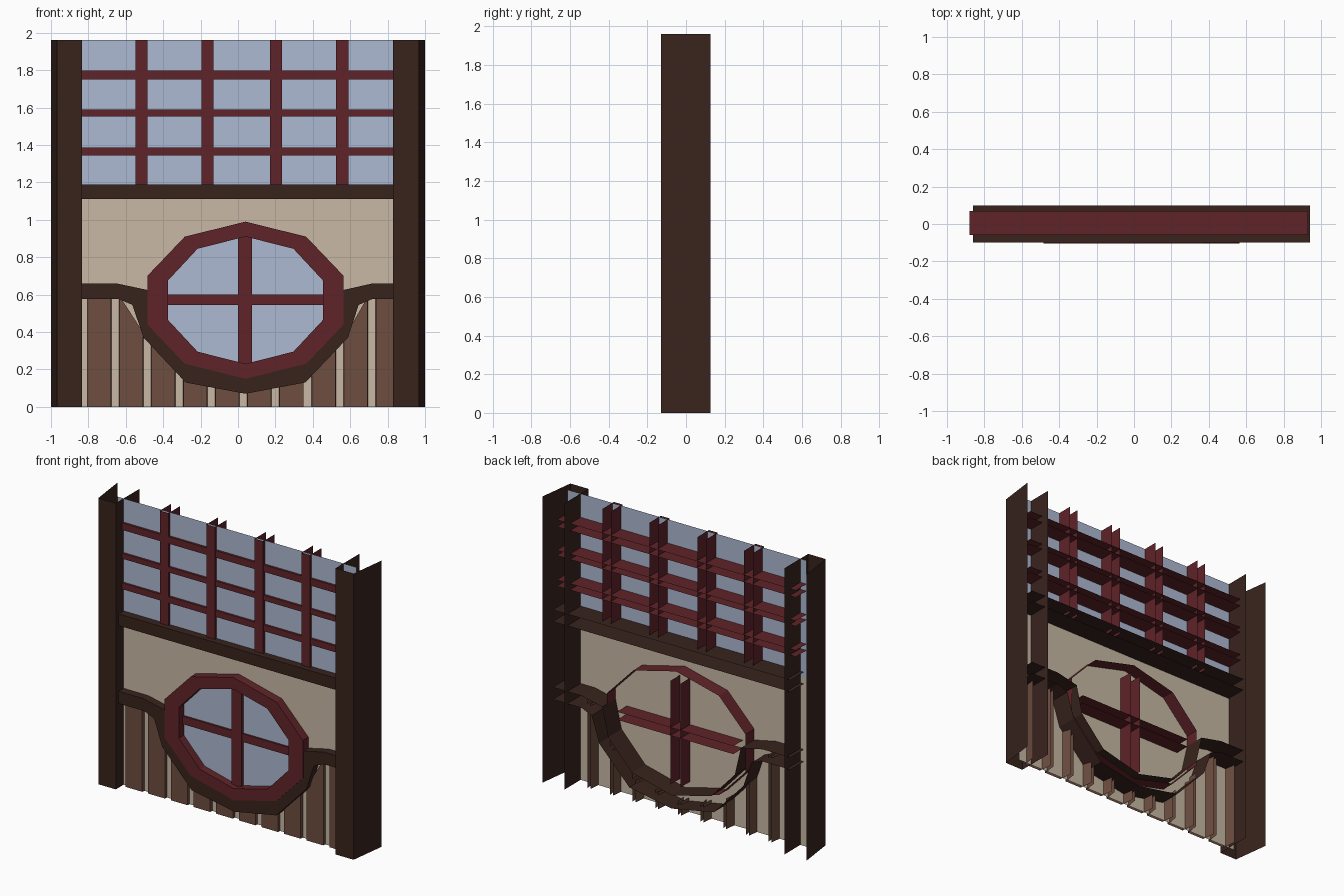
import bpy
from math import cos, sin, radians

if "Cube" in bpy.data.objects:
    bpy.data.objects.remove(bpy.data.objects["Cube"])


def material(name, rgb):
    m = bpy.data.materials.new(name)
    m.diffuse_color = (*rgb, 1)
    m.use_nodes = True
    m.node_tree.nodes["Principled BSDF"].inputs["Base Color"].default_value = m.diffuse_color
    return m


DARK = material("dark_wood", (0.040, 0.017, 0.012))
RED = material("red_wood", (0.115, 0.017, 0.022))
PLANK = material("plank_wood", (0.155, 0.075, 0.051))
PLASTER = material("plaster", (0.58, 0.485, 0.376))
GLASS = material("glass", (0.42, 0.49, 0.65))


def make(name, verts, faces, mat):
    me = bpy.data.meshes.new(name)
    me.from_pydata(verts, [], faces)
    me.materials.append(mat)
    ob = bpy.data.objects.new(name, me)
    bpy.context.collection.objects.link(ob)
    return ob


def shell(name, a, b, front, back, mat, closed=False, shift=(0, 0)):
    """Open-backed moulding: front band between edges a (left of travel) and b,
    plus a side sheet running back from each edge."""
    n = len(a)
    ba, bb = back if isinstance(back, tuple) else (back, back)
    rows = [[(x + shift[0], ba, z) for x, z in a], [(x, front, z) for x, z in a],
            [(x, front, z) for x, z in b], [(x + shift[1], bb, z) for x, z in b]]
    faces = []
    for r in range(3):
        for i in range(n if closed else n - 1):
            j = (i + 1) % n
            faces.append(((r + 1) * n + i, (r + 1) * n + j, r * n + j, r * n + i))
    return make(name, sum(rows, []), faces, mat)


def upright(name, x0, x1, z0, z1, front, back, mat, shift=(0, 0)):
    return shell(name, [(x0, z0), (x0, z1)], [(x1, z0), (x1, z1)],
                 front, back, mat, shift=shift)


def crossbar(name, x0, x1, z0, z1, front, back, mat):
    return shell(name, [(x0, z1), (x1, z1)], [(x0, z0), (x1, z0)], front, back, mat)


def sheet(name, pts, y, mat):
    return make(name, [(x, y, z) for x, z in pts], [tuple(range(len(pts)))], mat)


def rect(x0, x1, z0, z1):
    return [(x0, z0), (x1, z0), (x1, z1), (x0, z1)]


def decagon(rx, rz):
    # clockwise seen from the front, starting at the top
    return [(0.04 + rx * cos(radians(90 - 36 * i)), 0.57 + rz * sin(radians(90 - 36 * i)))
            for i in range(10)]


H = 1.96
WALL_Y = -0.045

# flat wall and upper glazing
sheet("plaster_wall", rect(-0.88, 0.93, 0, 1.15), WALL_Y, PLASTER)
sheet("upper_glass", rect(-0.88, 0.93, 1.15, H), WALL_Y, GLASS)

# corner posts, outer sides flaring slightly to the back
upright("left_post", -0.967, -0.835, 0, H, -0.13, 0.127, DARK, (-0.033, 0))
upright("right_post", 0.83, 0.967, 0, H, -0.13, 0.127, DARK, (0, 0.033))

# upper window grid
for i, x in enumerate((-0.548, -0.195, 0.17, 0.525)):
    upright(f"upper_mullion_{i + 1}", x, x + 0.065, 1.17, H, -0.063, 0.06, RED)
for i, (z0, z1) in enumerate(((1.344, 1.387), (1.553, 1.59), (1.75, 1.798))):
    crossbar(f"upper_glazing_bar_{i + 1}", -0.88, 0.93, z0, z1, -0.06, 0.07, RED)

# beam under the upper window
crossbar("middle_beam", -0.86, 0.94, 1.11, 1.19, -0.10, 0.10, DARK)

# lower rail dipping around the round window
rail_top = [(-0.86, 0.66), (-0.65, 0.66), (-0.485, 0.625), (-0.44, 0.43), (-0.26, 0.235),
            (0.04, 0.16), (0.34, 0.235), (0.52, 0.43), (0.565, 0.625), (0.72, 0.66), (0.94, 0.66)]
rail_low = [(-0.86, 0.577), (-0.64, 0.577), (-0.565, 0.545), (-0.505, 0.37), (-0.28, 0.13),
            (0.04, 0.07), (0.36, 0.13), (0.588, 0.37), (0.645, 0.545), (0.72, 0.577), (0.94, 0.577)]
shell("curved_rail", rail_top, rail_low, -0.10, 0.10, DARK)


def rail_height(x):
    for (x0, z0), (x1, z1) in zip(rail_low, rail_low[1:]):
        if x0 <= x <= x1:
            return z0 + (z1 - z0) * (x - x0) / (x1 - x0) + 0.02
    return rail_low[-1][1]


# vertical planks ending under the rail
for i in range(10):
    c = -0.743 + 0.1715 * i
    l, r = c - 0.063, c + 0.063
    shell(f"plank_{i + 1}", [(l, 0), (l, rail_height(l))], [(r, 0), (r, rail_height(r))],
          -0.065, 0.03, PLANK, shift=(-0.012, 0.012))

# round window: glass, ten-sided frame and cross bars
sheet("round_glass", decagon(0.45, 0.35)[::-1], WALL_Y - 0.006, GLASS)
shell("round_frame", decagon(0.552, 0.42), decagon(0.436, 0.34),
      -0.105, (0.05, WALL_Y), RED, closed=True)
upright("round_mullion", 0.0, 0.076, 0.21, 0.92, -0.068, 0.06, RED)
crossbar("round_crossbar", -0.40, 0.48, 0.545, 0.60, -0.064, 0.06, RED)
